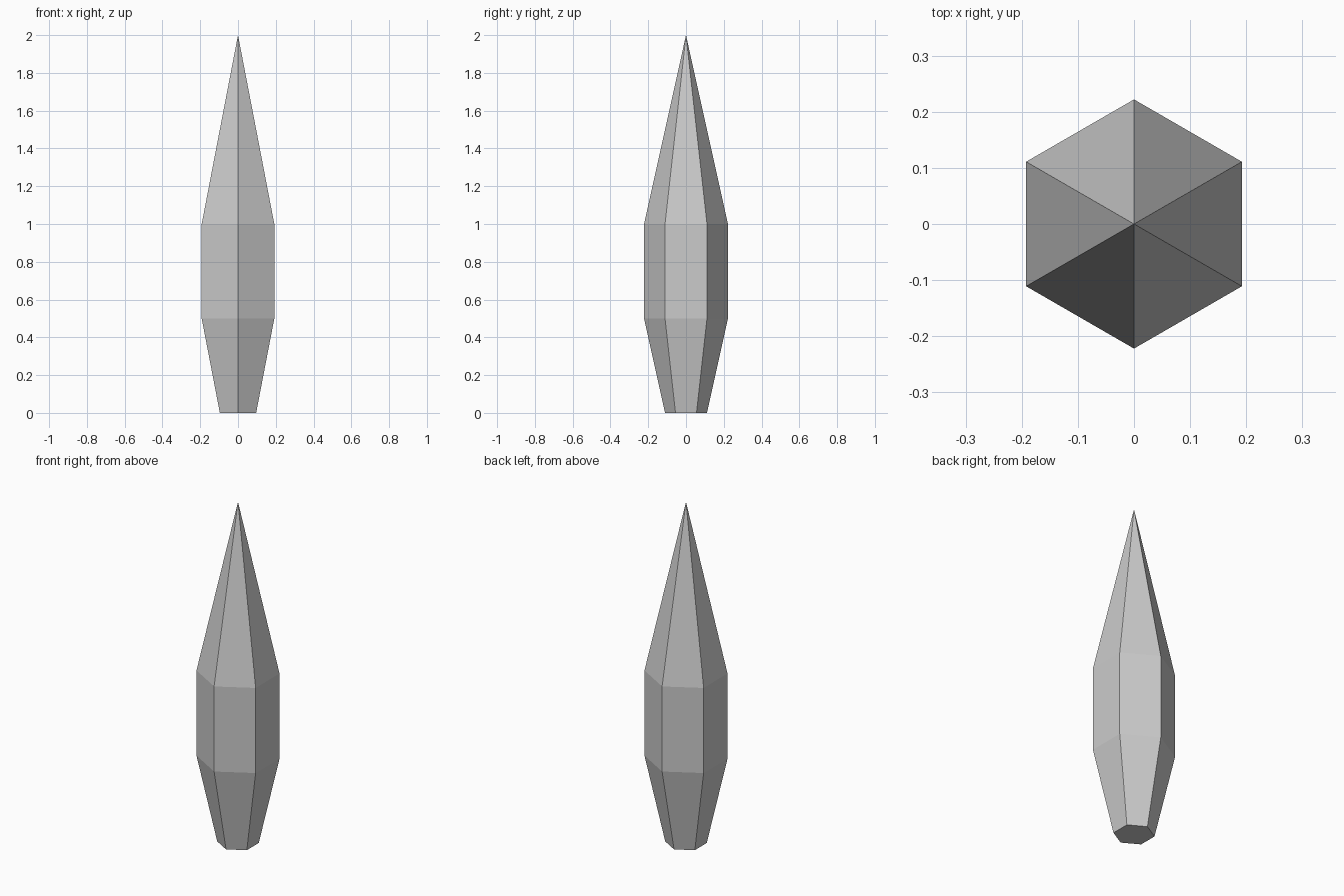
import bpy, bmesh, math

if "Cube" in bpy.data.objects:
    bpy.data.objects.remove(bpy.data.objects["Cube"])

SIDES = 6
# (radius, height) rings from the base to the shoulder
PROFILE = [(0.111, 0.0), (0.222, 0.5), (0.222, 1.0)]
TIP_HEIGHT = 2.0

bm = bmesh.new()

# Hexagonal rings with corners on the y axis
rings = []
for radius, z in PROFILE:
    angles = [math.pi / 2 + 2 * math.pi * i / SIDES for i in range(SIDES)]
    rings.append([bm.verts.new((radius * math.cos(a), radius * math.sin(a), z)) for a in angles])
tip = bm.verts.new((0, 0, TIP_HEIGHT))

# Flat base, side walls and pointed top
bm.faces.new(rings[0][::-1])
for i in range(SIDES):
    j = (i + 1) % SIDES
    for low, high in zip(rings, rings[1:]):
        bm.faces.new((low[i], low[j], high[j], high[i]))
    bm.faces.new((rings[-1][i], rings[-1][j], tip))

bmesh.ops.recalc_face_normals(bm, faces=bm.faces)
mesh = bpy.data.meshes.new("crystal_shard")
bm.to_mesh(mesh)
bm.free()
bpy.context.collection.objects.link(bpy.data.objects.new("crystal_shard", mesh))
